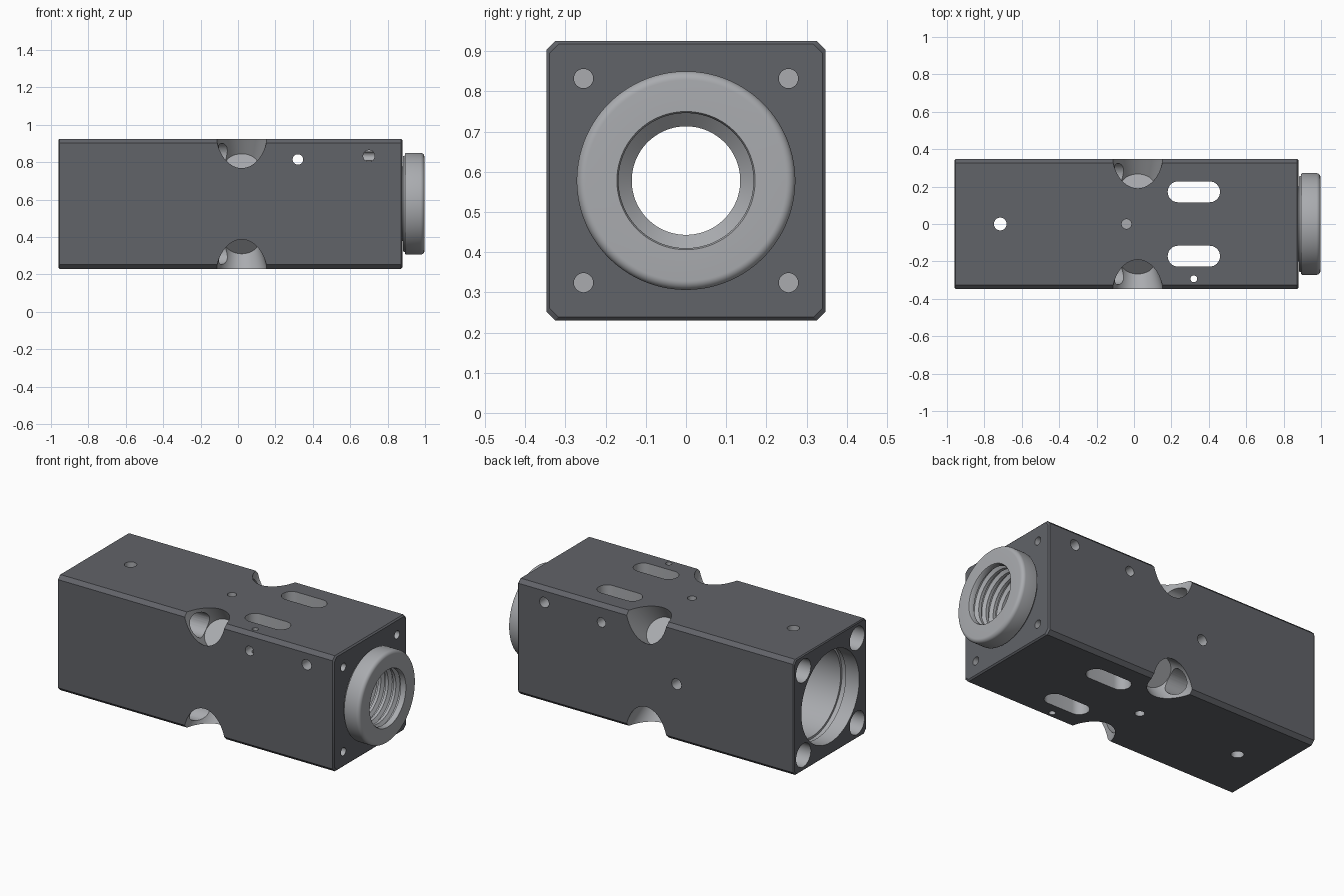
import bpy, bmesh, math
from mathutils import Vector

if "Cube" in bpy.data.objects:
    bpy.data.objects.remove(bpy.data.objects["Cube"])

CZ = 0.578           # height of the long axis
H = 0.3475           # half width of the square block
dark = bpy.data.materials.new("dark_metal")
dark.diffuse_color = (0.12, 0.125, 0.14, 1)
dark.use_nodes = True
dark.node_tree.nodes["Principled BSDF"].inputs["Base Color"].default_value = dark.diffuse_color
light = bpy.data.materials.new("bare_metal")
light.diffuse_color = (0.40, 0.41, 0.43, 1)
light.use_nodes = True
light.node_tree.nodes["Principled BSDF"].inputs["Base Color"].default_value = light.diffuse_color


def make(name, bm, index=0):
    bmesh.ops.recalc_face_normals(bm, faces=bm.faces)
    me = bpy.data.meshes.new(name)
    me.materials.append(dark)
    me.materials.append(light)
    for f in bm.faces:
        f.material_index = index
    bm.to_mesh(me)
    bm.free()
    ob = bpy.data.objects.new(name, me)
    bpy.context.collection.objects.link(ob)
    return ob


def loft(name, rings, index=1, closed=False):
    """Skin a list of equal-length point loops."""
    bm = bmesh.new()
    loops = [[bm.verts.new(p) for p in r] for r in rings]
    pairs = list(zip(loops, loops[1:]))
    if closed:
        pairs.append((loops[-1], loops[0]))
    for a, b in pairs:
        n = len(a)
        for i in range(n):
            bm.faces.new((a[i], a[(i + 1) % n], b[(i + 1) % n], b[i]))
    if not closed:
        bm.faces.new(loops[0])
        bm.faces.new(loops[-1])
    return make(name, bm, index)


def circle(center, axis, r, n):
    axis = Vector(axis).normalized()
    u = axis.orthogonal().normalized()
    v = axis.cross(u)
    c = Vector(center)
    return [c + r * (math.cos(t) * u + math.sin(t) * v)
            for t in (2 * math.pi * (i + 0.5) / n for i in range(n))]


def lathe(name, profile, n=96, **kw):
    return loft(name, [circle((x, 0, CZ), (1, 0, 0), r, n) for x, r in profile], **kw)


def rod(a, b, r, n=32, r2=None, index=1):
    a, b = Vector(a), Vector(b)
    return loft("cutter", [circle(a, b - a, r, n), circle(b, b - a, r2 or r, n)], index)


def slot(x0, x1, y, r, z0, z1):
    pts = []
    for cx, s in ((x1 - r, -90), (x0 + r, 90)):
        for i in range(17):
            t = math.radians(s + i * 180 / 16)
            pts.append((cx + r * math.cos(t), y + r * math.sin(t)))
    return loft("cutter", [[(px, py, z) for px, py in pts] for z in (z0, z1)])


# square block with chamfered long edges and lightly broken end edges
def section(x, h, c=0.022):
    k = h - c
    return [(x, y, CZ + z) for y, z in ((h, -k), (h, k), (k, h), (-k, h),
                                        (-h, k), (-h, -k), (-k, -h), (k, -h))]


body = loft("block_body", [section(-0.96, H - 0.006), section(-0.954, H),
                           section(0.872, H), section(0.88, H - 0.008)], 0)

# main stepped bore with a retaining groove near the open end
cutters = [lathe("cutter", [(-1.0, 0.275), (-0.87, 0.275), (-0.87, 0.283), (-0.84, 0.283),
                            (-0.84, 0.27), (0.5, 0.27), (0.5, 0.2), (0.95, 0.2)])]

for sy in (-1, 1):
    # slots through top and bottom
    cutters.append(slot(0.18, 0.46, sy * 0.172, 0.056, 0.1, 1.1))
    # side set-screw and cross-pin holes
    cutters.append(rod((0.70, sy * 0.4, 0.834), (0.70, sy * 0.26, 0.834), 0.031))
    cutters.append(rod((0.32, sy * 0.4, 0.815), (0.32, sy * 0.05, 0.815), 0.028))
    for sz in (-1, 1):
        y, z = sy * 0.255, CZ + sz * 0.254
        # large bolt holes at the open end, small ones at the threaded end
        cutters.append(rod((-1, y, z), (-0.05, y, z), 0.07))
        cutters.append(rod((1, y, z), (0.63, y, z), 0.024))
        # tapered pockets bored diagonally into each long edge
        d = Vector((0, sy, sz)).normalized()
        c = Vector((0.02, 0, CZ))
        cutters.append(rod(c + d * 0.591, c + d * 0.288, 0.158, 64, 0.09))

# vertical holes, a blind pair, and a hole in the back face
cutters.append(rod((-0.715, 0, 0.1), (-0.715, 0, 1.1), 0.034))
cutters.append(rod((0.32, -0.293, 0.1), (0.32, -0.293, 1.1), 0.018))
for sz in (-1, 1):
    cutters.append(rod((-0.04, 0, CZ + sz * 0.4), (-0.04, 0, CZ + sz * 0.3), 0.026))
cutters.append(rod((-0.18, 0.4, CZ), (-0.18, 0.2, CZ), 0.032))

bpy.context.view_layer.objects.active = body
for cut in cutters:
    cut.hide_render = True
    m = body.modifiers.new("cut", "BOOLEAN")
    m.operation, m.solver, m.object = "DIFFERENCE", "EXACT", cut
    bpy.ops.object.modifier_apply(modifier=m.name)
    bpy.data.objects.remove(cut)

# threaded sleeve with its rounded collar
profile = [(0.5, 0.2), (0.883, 0.2), (0.883, 0.255), (0.893, 0.258), (0.893, 0.264)]
profile += [(0.901 - 0.008 * math.cos(t), 0.264 + 0.008 * math.sin(t))
            for t in (math.pi / 8 * i for i in range(1, 5))]
profile += [(0.975 + 0.022 * math.sin(t), 0.25 + 0.022 * math.cos(t))
            for t in (math.pi / 16 * i for i in range(9))]
profile += [(0.997, 0.172), (0.99, 0.168)]
for i in range(7):
    x = 0.965 - i * 0.05
    profile += [(x, 0.168), (x - 0.012, 0.188), (x - 0.02, 0.188), (x - 0.032, 0.168)]
profile += [(0.59, 0.168), (0.56, 0.135), (0.5, 0.135)]
sleeve = lathe("threaded_collar", profile, closed=True)

for ob in (body, sleeve):
    bpy.ops.object.select_all(action="DESELECT")
    ob.select_set(True)
    bpy.context.view_layer.objects.active = ob
    bpy.ops.object.shade_smooth_by_angle(angle=math.radians(30))
